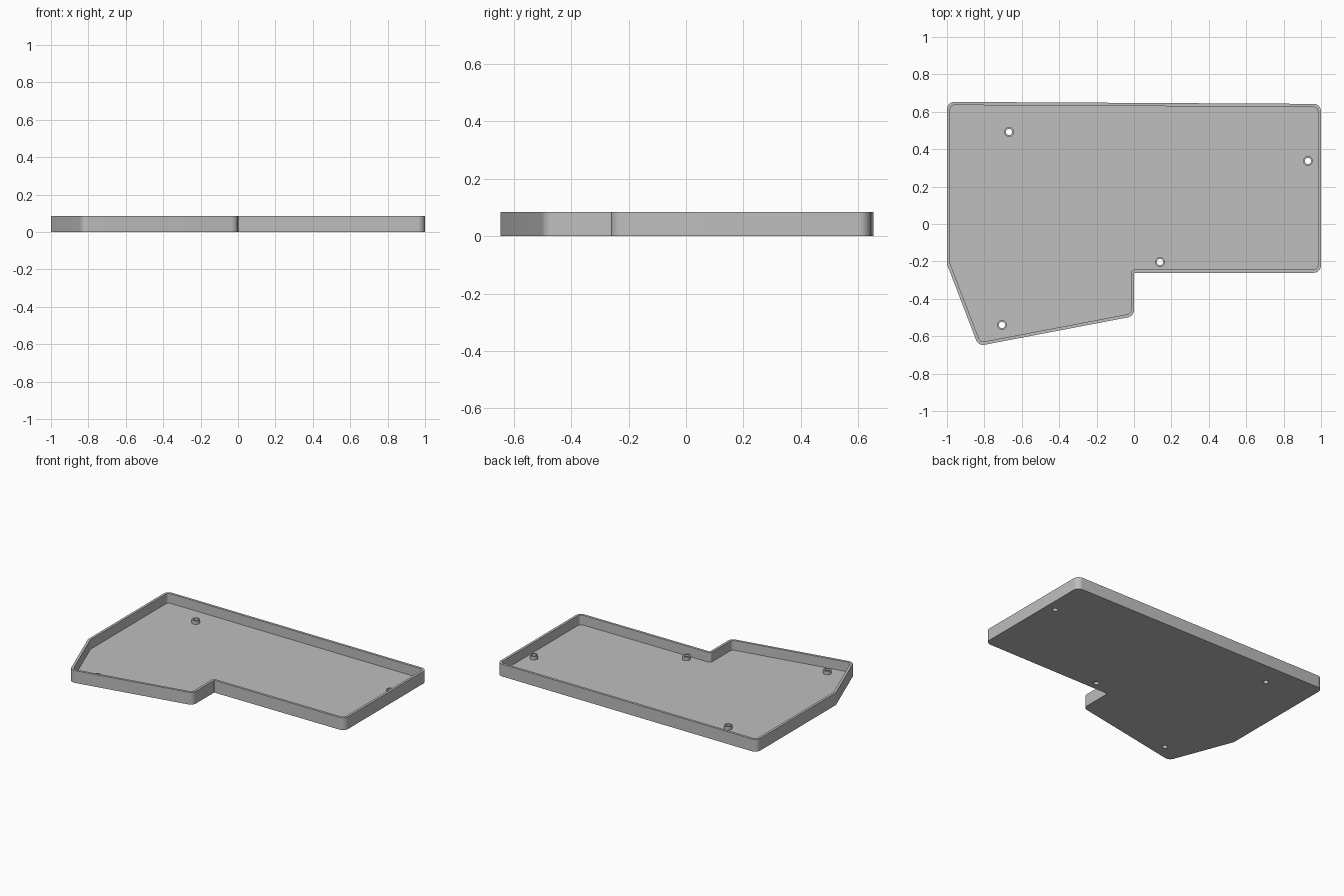
import bpy, bmesh, math
from mathutils import Vector

if "Cube" in bpy.data.objects:
    bpy.data.objects.remove(bpy.data.objects["Cube"])

HEIGHT, FLOOR, WALL = 0.085, 0.018, 0.017
ROUND, NOTCH_ROUND = 0.04, 0.004

# Outline corners, counter-clockwise
CORNERS = [(-1, 0.653), (-1, -0.215), (-0.832, -0.652), (0, -0.493),
           (0, -0.261), (1, -0.261), (1, 0.642)]
POSTS = [(-0.668, 0.492), (0.93, 0.337), (0.139, -0.203), (-0.706, -0.54)]

plastic = bpy.data.materials.new("grey plastic")
plastic.use_nodes = True
GREY = (0.52, 0.52, 0.52, 1)
plastic.diffuse_color = GREY
plastic.node_tree.nodes["Principled BSDF"].inputs["Base Color"].default_value = GREY


def outline(inset, steps=8):
    """Rounded outline moved inwards by inset."""
    pts = [Vector(c) for c in CORNERS]
    result = []
    for i, p in enumerate(pts):
        d_in = (p - pts[i - 1]).normalized()
        d_out = (pts[(i + 1) % len(pts)] - p).normalized()
        turn = math.atan2(d_in.x * d_out.y - d_in.y * d_out.x, d_in.dot(d_out))
        side = 1 if turn > 0 else -1
        radius = ROUND - inset if side > 0 else NOTCH_ROUND + inset
        n_in = Vector((-d_in.y, d_in.x))
        n_out = Vector((-d_out.y, d_out.x))
        miter = (n_in + n_out) / (1 + n_in.dot(n_out))
        centre = p + miter * (inset + side * radius)
        start = math.atan2(-side * n_in.y, -side * n_in.x)
        for k in range(steps + 1):
            a = start + turn * k / steps
            result.append(centre + radius * Vector((math.cos(a), math.sin(a))))
    return result


def circle(centre, radius, n=32):
    return [Vector((centre[0] + radius * math.cos(2 * math.pi * k / n),
                    centre[1] + radius * math.sin(2 * math.pi * k / n)))
            for k in range(n)]


def prism(name, points, z0, z1):
    bm = bmesh.new()
    base = bm.faces.new([bm.verts.new((p.x, p.y, z0)) for p in points])
    top = bmesh.ops.extrude_face_region(bm, geom=[base])["geom"]
    bmesh.ops.translate(bm, vec=(0, 0, z1 - z0),
                        verts=[v for v in top if isinstance(v, bmesh.types.BMVert)])
    bmesh.ops.recalc_face_normals(bm, faces=bm.faces)
    mesh = bpy.data.meshes.new(name)
    bm.to_mesh(mesh)
    bm.free()
    mesh.materials.append(plastic)
    obj = bpy.data.objects.new(name, mesh)
    bpy.context.collection.objects.link(obj)
    return obj


def combine(target, tool, operation):
    """Apply a boolean and remove the tool."""
    mod = target.modifiers.new("cut", "BOOLEAN")
    mod.operation, mod.solver, mod.object = operation, "EXACT", tool
    bpy.context.view_layer.objects.active = target
    bpy.ops.object.modifier_apply(modifier=mod.name)
    bpy.data.objects.remove(tool)


# Open tray: solid body with a hollowed inside
tray = prism("case_tray", outline(0), 0, HEIGHT)
combine(tray, prism("hollow", outline(WALL), FLOOR, HEIGHT + 0.1), "DIFFERENCE")

# Screw posts standing on the floor, drilled right through
for spot in POSTS:
    combine(tray, prism("screw_post", circle(spot, 0.026), FLOOR / 2, FLOOR + 0.024), "UNION")
    combine(tray, prism("screw_hole", circle(spot, 0.017), -0.1, HEIGHT + 0.1), "DIFFERENCE")

bpy.ops.object.select_all(action="DESELECT")
tray.select_set(True)
bpy.context.view_layer.objects.active = tray
bpy.ops.object.shade_smooth_by_angle(angle=math.radians(30))
